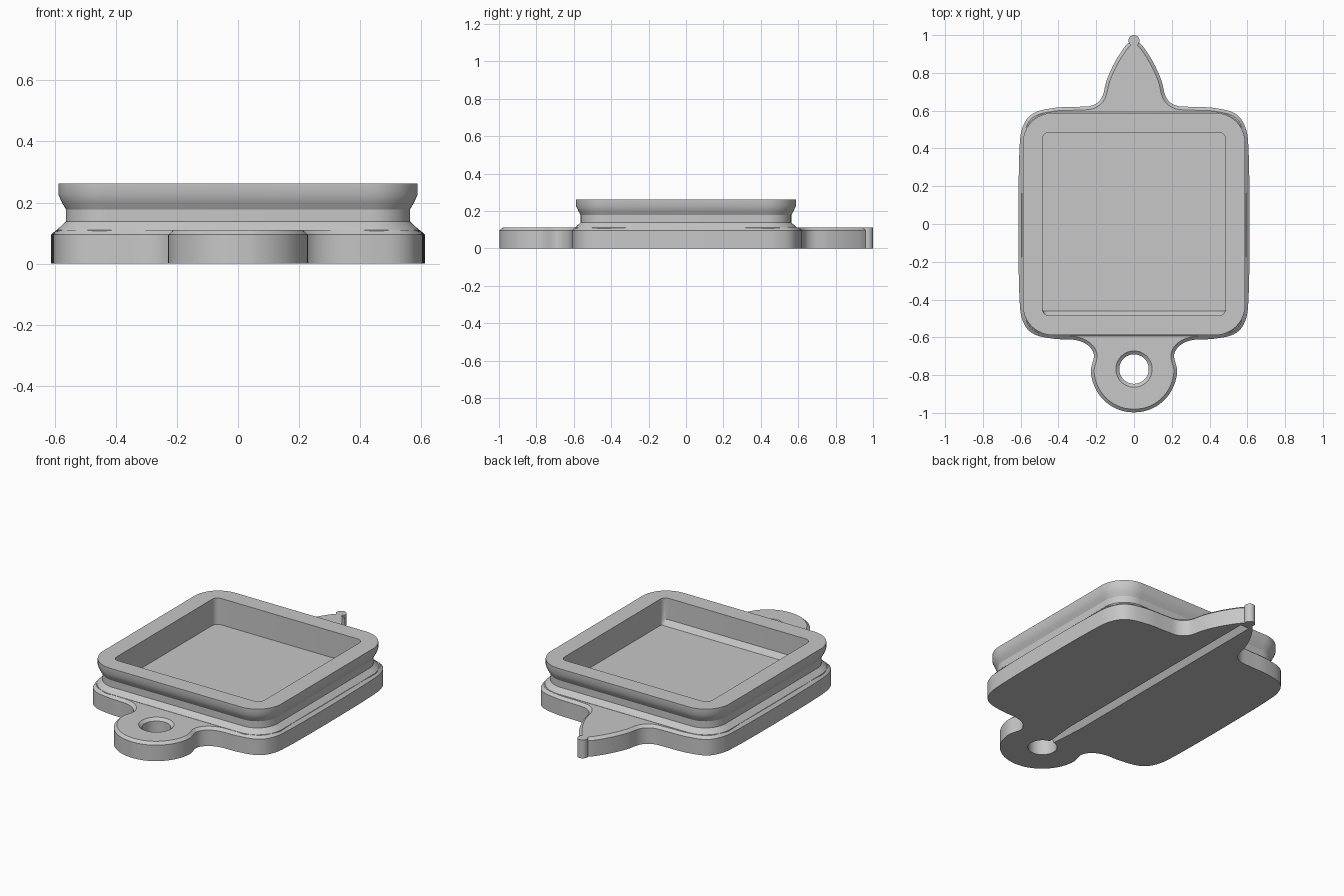
import bpy, bmesh, math
from mathutils import Vector

cube = bpy.data.objects.get("Cube")
if cube:
    bpy.data.objects.remove(cube, do_unlink=True)

grey = bpy.data.materials.new("plain grey")
grey.use_nodes = True
colour = (0.57, 0.57, 0.57, 1)
grey.diffuse_color = colour
grey.node_tree.nodes["Principled BSDF"].inputs["Base Color"].default_value = colour


def loft(name, rings):
    """Closed solid through rings of equal point count, bottom to top."""
    bm = bmesh.new()
    rows = [[bm.verts.new(p) for p in ring] for ring in rings]
    n = len(rows[0])
    for a, b in zip(rows, rows[1:]):
        for i in range(n):
            j = (i + 1) % n
            bm.faces.new((a[i], a[j], b[j], b[i]))
    bm.faces.new(rows[0][::-1])
    bm.faces.new(rows[-1])
    bmesh.ops.recalc_face_normals(bm, faces=bm.faces)
    mesh = bpy.data.meshes.new(name)
    bm.to_mesh(mesh)
    bm.free()
    mesh.materials.append(grey)
    obj = bpy.data.objects.new(name, mesh)
    bpy.context.collection.objects.link(obj)
    return obj


def rounded_square(half, radius, z, steps=12):
    pts = []
    for q in range(4):
        mid = math.radians(45 + 90 * q)
        c = (half - radius) * math.sqrt(2)
        for k in range(steps + 1):
            a = math.radians(90 * q + 90 * k / steps)
            pts.append((c * math.cos(mid) + radius * math.cos(a),
                        c * math.sin(mid) + radius * math.sin(a), z))
    return pts


def circle(y, radius, z, steps=48):
    return [(radius * math.cos(math.tau * k / steps),
             y + radius * math.sin(math.tau * k / steps), z) for k in range(steps)]


def smooth_path(points, steps=6):
    """Catmull-Rom curve through the points."""
    p = [Vector(v) for v in points]
    p = [2 * p[0] - p[1]] + p + [2 * p[-1] - p[-2]]
    out = []
    for a, b, c, d in zip(p, p[1:], p[2:], p[3:]):
        for k in range(steps):
            t = k / steps
            out.append(0.5 * (2 * b + (c - a) * t + (2 * a - 5 * b + 4 * c - d) * t ** 2
                              + (3 * b - a - 3 * c + d) * t ** 3))
    return out + [p[-2]]


def combine(target, other, operation):
    mod = target.modifiers.new(operation, 'BOOLEAN')
    mod.operation = operation
    mod.solver = 'EXACT'
    mod.object = other
    bpy.context.view_layer.objects.active = target
    bpy.ops.object.modifier_apply(modifier=mod.name)
    bpy.data.objects.remove(other, do_unlink=True)


# Base plate: half outline from the round tab to the pointed end, then mirrored
tab = [(0.228 * math.sin(math.radians(a)), -0.77 - 0.228 * math.cos(math.radians(a)))
       for a in range(0, 91, 15)]
side = [(0.212, -0.695), (0.243, -0.643), (0.31, -0.614), (0.42, -0.608), (0.53, -0.583),
        (0.588, -0.515), (0.607, -0.38), (0.612, 0), (0.607, 0.38), (0.59, 0.51),
        (0.535, 0.585), (0.42, 0.615), (0.3, 0.62), (0.22, 0.628), (0.17, 0.67),
        (0.145, 0.76), (0.105, 0.85), (0.055, 0.93), (0.02, 0.968)]
half = smooth_path(tab + side) + [Vector((0, 0.972))]


def base_ring(inset, z):
    pts = []
    for i, p in enumerate(half):
        d = half[min(i + 1, len(half) - 1)] - half[max(i - 1, 0)]
        n = Vector((d.y, -d.x)).normalized()
        if i in (0, len(half) - 1):
            n = Vector((0, -1 if i == 0 else 0))
        q = p - n * inset
        pts.append((max(q.x, p.x * 0.3), q.y, z))
    return pts + [(-x, y, z) for x, y, z in pts[-2:0:-1]]


body = loft("locket_body", [base_ring(0, 0), base_ring(0, 0.095), base_ring(0.017, 0.11)])

# Raised rim: sloped foot, narrow neck and a flared lip
profile = [(0.592, 0.05), (0.592, 0.111), (0.572, 0.13), (0.563, 0.138), (0.563, 0.178),
           (0.576, 0.2), (0.588, 0.227), (0.588, 0.262)]
rim = loft("rim", [rounded_square(h, h - 0.43, z) for h, z in profile])
combine(body, rim, 'UNION')

# Small round knob at the pointed end
combine(body, loft("end_knob", [circle(0.971, 0.029, z, 24) for z in (0, 0.11)]), 'UNION')

# Shallow recessed tray, with a sloped foot along its front wall
foot = [(x, max(y, -0.46), z) for x, y, z in rounded_square(0.485, 0.035, 0.105, 6)]
tray = loft("tray_cutter", [foot] + [rounded_square(0.485, 0.035, z, 6) for z in (0.135, 0.4)])
combine(body, tray, 'DIFFERENCE')

# Hanging hole with a chamfered upper edge
hole = [(0.078, -0.1), (0.078, 0.095), (0.096, 0.11), (0.096, 0.2)]
combine(body, loft("hole_cutter", [circle(-0.768, r, z) for r, z in hole]), 'DIFFERENCE')

# V groove along the underside, widening from the hole to the pointed end
groove = loft("groove_cutter", [[(-w, y, -0.002), (w, y, -0.002), (0, y, 1.5 * w)]
                                for y, w in ((-0.72, 0.012), (-0.5, 0.03), (0.93, 0.03))])
combine(body, groove, 'DIFFERENCE')

bpy.ops.object.select_all(action='DESELECT')
body.select_set(True)
bpy.context.view_layer.objects.active = body
bpy.ops.object.shade_smooth_by_angle(angle=math.radians(30))
